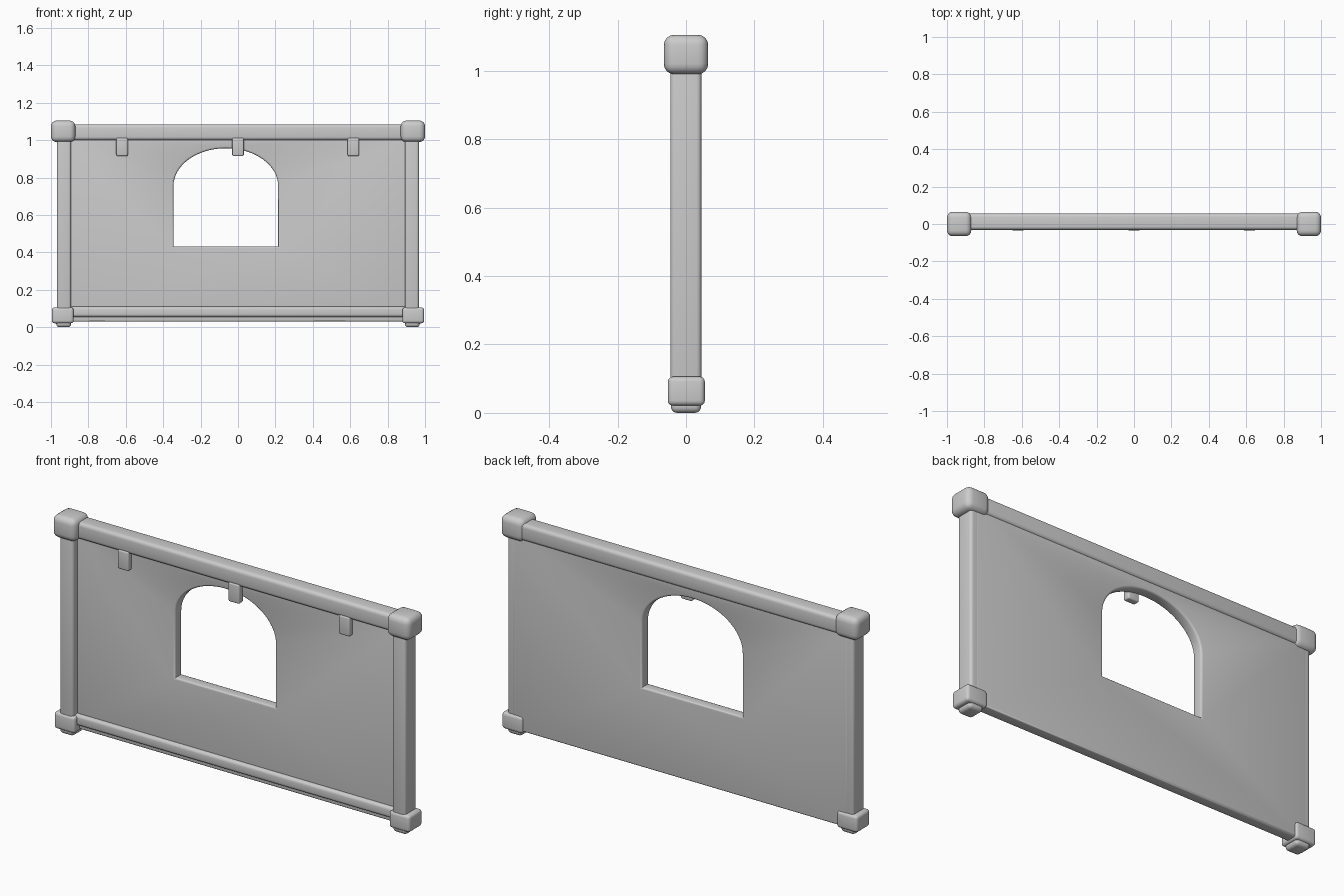
import bpy, bmesh, math

old = bpy.data.objects.get("Cube")
if old:
    bpy.data.objects.remove(old, do_unlink=True)

grey = bpy.data.materials.new("plain grey")
grey.use_nodes = True
colour = (0.6, 0.6, 0.6, 1)
grey.diffuse_color = colour
grey.node_tree.nodes["Principled BSDF"].inputs["Base Color"].default_value = colour


def finish(name, bm):
    """Turn a bmesh into a smooth-shaded grey object."""
    bmesh.ops.recalc_face_normals(bm, faces=bm.faces)
    mesh = bpy.data.meshes.new(name)
    bm.to_mesh(mesh)
    bm.free()
    mesh.materials.append(grey)
    obj = bpy.data.objects.new(name, mesh)
    bpy.context.collection.objects.link(obj)
    bpy.ops.object.select_all(action='DESELECT')
    obj.select_set(True)
    bpy.context.view_layer.objects.active = obj
    bpy.ops.object.shade_smooth_by_angle(angle=math.radians(40))
    return obj


def box(name, x, y, z, bevel):
    """Rounded box from (min, max) pairs."""
    bm = bmesh.new()
    bmesh.ops.create_cube(bm, size=1)
    for v in bm.verts:
        for i, (lo, hi) in enumerate((x, y, z)):
            v.co[i] = lo if v.co[i] < 0 else hi
    bmesh.ops.bevel(bm, geom=bm.edges[:], offset=bevel, segments=4,
                    profile=0.5, affect='EDGES')
    return finish(name, bm)


# Wall panel with an arched window
FRONT, BACK, ROUND = -0.01, 0.046, 0.01


def outline(d):
    w, lo, hi = 0.94 - d, 0.03 + d, 1.04 - d
    return [(-w, lo), (w, lo), (w, hi), (-w, hi)]


def window(d):
    cx, w, lo, spring, rise = -0.065, 0.28 + d, 0.433 - d, 0.755, 0.202 + d
    arch = [(cx + w * math.cos(math.pi * i / 32), spring + rise * math.sin(math.pi * i / 32))
            for i in range(33)]
    return [(cx - w, lo), (cx + w, lo)] + arch


# Quarter-round edge profile: (inset, depth) from front to back
edge = [(ROUND * (1 - math.sin(a)), ROUND * (1 - math.cos(a)))
        for a in (math.radians(30 * i) for i in range(4))]
profile = [(d, FRONT + t) for d, t in edge] + [(d, BACK - t) for d, t in reversed(edge)]

bm = bmesh.new()
face_loops = {0: [], -1: []}
for shape in (outline, window):
    rings = [[bm.verts.new((x, y, z)) for x, z in shape(d)] for d, y in profile]
    n = len(rings[0])
    for a, b in zip(rings, rings[1:]):
        for i in range(n):
            j = (i + 1) % n
            bm.faces.new((a[i], a[j], b[j], b[i]))
    for end in face_loops:
        ring = rings[end]
        face_loops[end] += [bm.edges.get((ring[i], ring[(i + 1) % n])) for i in range(n)]
for edges in face_loops.values():
    bmesh.ops.triangle_fill(bm, edges=edges, use_beauty=True)
finish("wall_panel", bm)

# Horizontal rails
box("top_rail", (-0.93, 0.93), (-0.031, 0.056), (1.0, 1.085), 0.018)
box("bottom_rail", (-0.93, 0.93), (-0.03, 0.02), (0.055, 0.11), 0.015)

# Corner posts with caps, sockets and feet
for side, s in (("left", 1), ("right", -1)):
    def span(centre, half):
        return (s * centre - half, s * centre + half)
    box(side + "_post", span(0.93, 0.038), (-0.046, 0.045), (0.05, 1.04), 0.014)
    box(side + "_top_cap", span(0.935, 0.065), (-0.065, 0.065), (0.99, 1.105), 0.03)
    box(side + "_bottom_cap", span(0.937, 0.058), (-0.053, 0.055), (0.021, 0.106), 0.015)
    box(side + "_foot", span(0.932, 0.04), (-0.044, 0.044), (0, 0.06), 0.018)

# Small clips hanging under the top rail
for name, x in (("right", -0.62), ("middle", 0), ("left", 0.617)):
    box(name + "_clip", (x - 0.031, x + 0.031), (-0.036, 0), (0.915, 1.012), 0.008)
